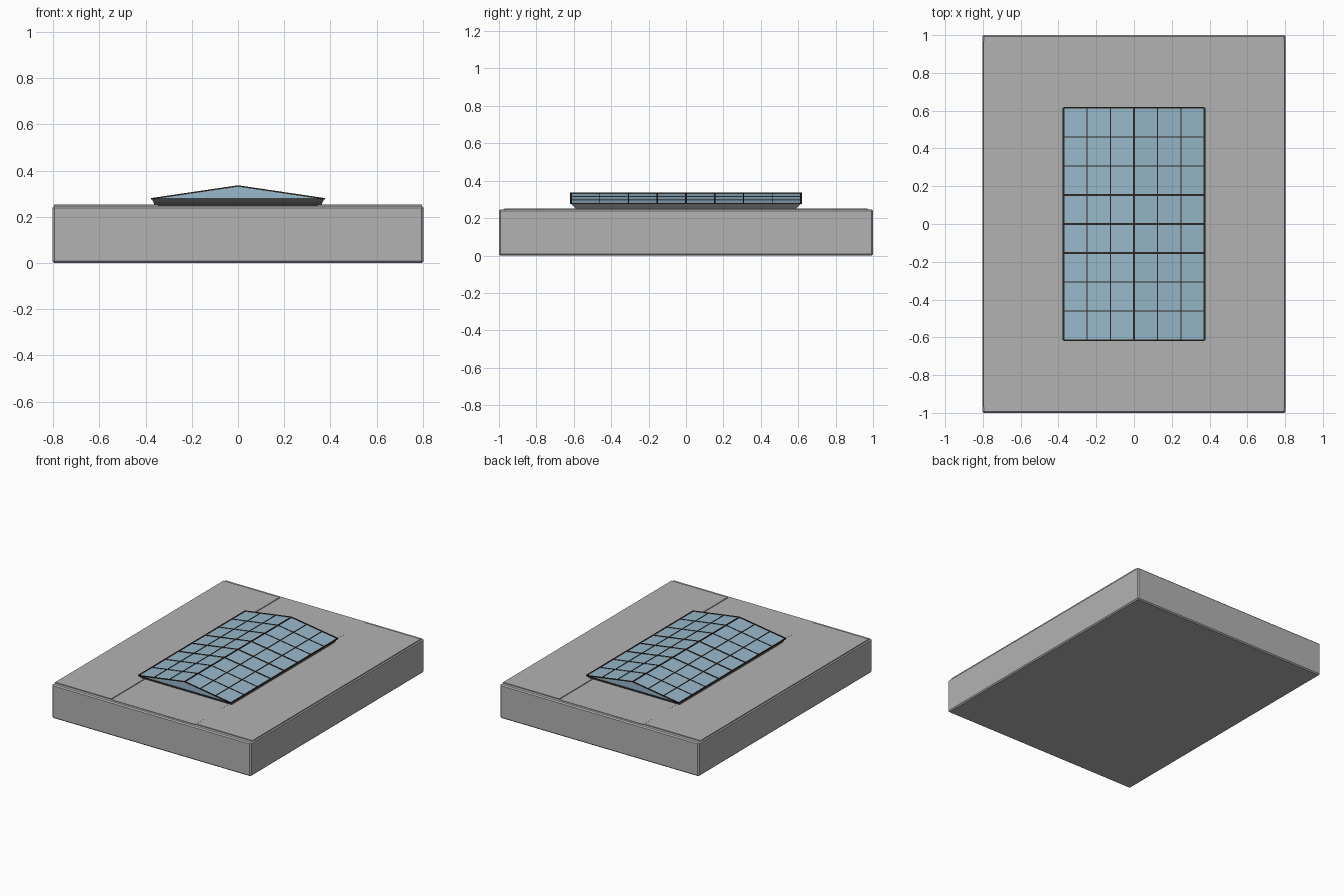
import bpy
import bmesh
from mathutils import Vector, Matrix

cube = bpy.data.objects.get("Cube")
if cube:
    bpy.data.objects.remove(cube, do_unlink=True)


def material(name, rgb):
    m = bpy.data.materials.new(name)
    m.use_nodes = True
    m.diffuse_color = (*rgb, 1)
    m.node_tree.nodes["Principled BSDF"].inputs["Base Color"].default_value = (*rgb, 1)
    return m


concrete = material("light grey", (0.45, 0.45, 0.45))
curb_grey = material("dark grey", (0.16, 0.16, 0.16))
glass = material("pale blue glass", (0.31, 0.48, 0.60))
bronze = material("dark bronze", (0.03, 0.022, 0.016))


def finish(name, bm, mat):
    bmesh.ops.recalc_face_normals(bm, faces=bm.faces)
    me = bpy.data.meshes.new(name)
    bm.to_mesh(me)
    bm.free()
    me.materials.append(mat)
    ob = bpy.data.objects.new(name, me)
    bpy.context.collection.objects.link(ob)
    return ob


def box(name, x, y, z, mat, bevel=0):
    """Box from (min, max) pairs, with optional chamfered edges."""
    bm = bmesh.new()
    size = [b - a for a, b in (x, y, z)]
    mid = [(a + b) / 2 for a, b in (x, y, z)]
    bmesh.ops.create_cube(bm, size=1, matrix=Matrix.Translation(mid) @ Matrix.Diagonal((*size, 1)))
    if bevel:
        bmesh.ops.bevel(bm, geom=bm.edges[:], offset=bevel, segments=1, affect='EDGES')
    return finish(name, bm, mat)


def add_bar(bm, p, q, width, depth):
    """Add a rectangular glazing bar between two points."""
    p, q = Vector(p), Vector(q)
    along = (q - p).normalized()
    side = along.cross(Vector((0, 0, 1))).normalized()
    up = side.cross(along)
    rot = Matrix((along, side, up)).transposed().to_4x4()
    scale = Matrix.Diagonal(((q - p).length, width, depth, 1))
    bmesh.ops.create_cube(bm, size=1, matrix=Matrix.Translation((p + q) / 2) @ rot @ scale)


# Building block and roof sheets
box("building_body", (-0.803, 0.803), (-1, 1), (0, 0.246), concrete, 0.008)
box("roof_centre_sheet", (-0.339, 0.339), (-0.975, 0.975), (0.24, 0.249), concrete)
for side, x in (("left", (0.343, 0.796)), ("right", (-0.796, -0.343))):
    box(side + "_roof_sheet", x, (-0.97, 0.97), (0.24, 0.252), concrete)

# Flared curb under the skylight
W, L, EAVE, RIDGE = 0.373, 0.615, 0.278, 0.333
bm = bmesh.new()
rings = []
for x, y, z in ((0.355, 0.575, 0.245), (0.362, 0.59, 0.252), (0.367, 0.603, 0.264), (W, L, EAVE)):
    rings.append([bm.verts.new((sx * x, sy * y, z))
                  for sx, sy in ((-1, -1), (1, -1), (1, 1), (-1, 1))])
for lower, upper in zip(rings, rings[1:]):
    for i in range(4):
        j = (i + 1) % 4
        bm.faces.new((lower[i], lower[j], upper[j], upper[i]))
bm.faces.new(rings[0][::-1])
bm.faces.new(rings[-1])
finish("skylight_curb", bm, curb_grey)

# Gabled glass prism
bm = bmesh.new()
ends = [[bm.verts.new(p) for p in ((-W, y, EAVE), (W, y, EAVE), (0, y, RIDGE))] for y in (-L, L)]
for end in ends:
    bm.faces.new(end)
for i in range(3):
    j = (i + 1) % 3
    bm.faces.new((ends[0][i], ends[0][j], ends[1][j], ends[1][i]))
finish("skylight_glass", bm, glass)

# Glazing bars: rafters down both slopes, purlins along the length
bm = bmesh.new()
for k in range(9):
    y = -L + k * L / 4
    width = 0.009 if k in (0, 3, 4, 5, 8) else 0.005
    for s in (-1, 1):
        add_bar(bm, (s * W, y, EAVE), (0, y, RIDGE), width, 0.006)
for k in range(-3, 4):
    x = k * W / 3
    z = RIDGE - (RIDGE - EAVE) * abs(k) / 3
    width = 0.009 if k in (-3, 0, 3) else 0.005
    add_bar(bm, (x, -L, z), (x, L, z), width, 0.006)
finish("skylight_frame", bm, bronze)
